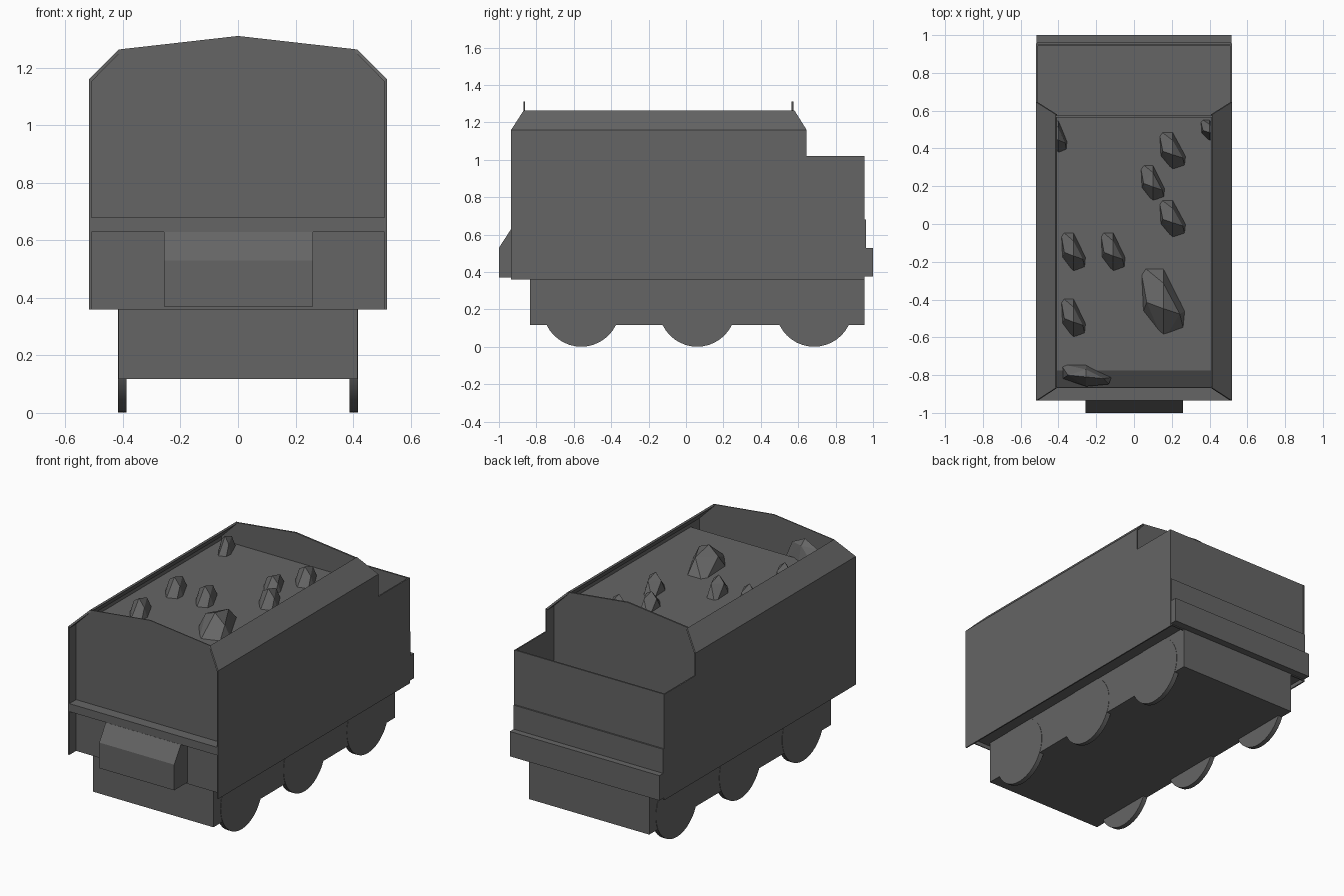
import bpy, bmesh
from mathutils import Vector

if "Cube" in bpy.data.objects:
    bpy.data.objects.remove(bpy.data.objects["Cube"])

grey = bpy.data.materials.new("dark_grey")
grey.diffuse_color = (0.13, 0.13, 0.13, 1)
grey.use_nodes = True
grey.node_tree.nodes["Principled BSDF"].inputs["Base Color"].default_value = grey.diffuse_color


def finish(name, bm):
    bmesh.ops.recalc_face_normals(bm, faces=bm.faces)
    me = bpy.data.meshes.new(name)
    bm.to_mesh(me)
    bm.free()
    me.materials.append(grey)
    ob = bpy.data.objects.new(name, me)
    bpy.context.collection.objects.link(ob)
    return ob


def prism(name, outline, axis, a, b):
    """Extrude a 2D outline along x (outline is y,z) or y (outline is x,z)."""
    bm = bmesh.new()
    place = (lambda p: (a, p[0], p[1])) if axis == 'x' else (lambda p: (p[0], a, p[1]))
    face = bm.faces.new([bm.verts.new(place(p)) for p in outline])
    ext = bmesh.ops.extrude_face_region(bm, geom=[face])
    step = Vector((b - a, 0, 0)) if axis == 'x' else Vector((0, b - a, 0))
    bmesh.ops.translate(bm, vec=step, verts=[v for v in ext['geom'] if isinstance(v, bmesh.types.BMVert)])
    return finish(name, bm)


def box(name, x, y0, y1, z0, z1):
    return prism(name, [(-x, z0), (x, z0), (x, z1), (-x, z1)], 'y', y0, y1)


def hull(name, points):
    bm = bmesh.new()
    for p in points:
        bm.verts.new(p)
    res = bmesh.ops.convex_hull(bm, input=bm.verts)
    loose = [g for g in res['geom_interior'] if isinstance(g, bmesh.types.BMVert)]
    bmesh.ops.delete(bm, geom=loose, context='VERTS')
    return finish(name, bm)


# Side walls with the stepped rear, and the inward sloping flares on top
wall = [(-.935, .36), (.955, .36), (.955, 1.02), (.645, 1.02), (.645, 1.16), (-.935, 1.16)]
for s, side in ((-1, "left"), (1, "right")):
    prism(side + "_wall", wall, 'x', s * .518, s * .51)
    t = .008
    hull(side + "_flare", [(s * (x - d), y, z - d) for d in (0, t) for x, y, z in
         ((.518, -.935, 1.16), (.518, .645, 1.16), (.415, -.868, 1.264), (.415, .58, 1.264))])

# Peaked bulkheads
peak = [(-.512, .36), (.512, .36), (.512, 1.16), (.415, 1.264), (0, 1.311), (-.415, 1.264), (-.512, 1.16)]
prism("front_bulkhead", peak, 'y', -.868, -.862)
prism("rear_bulkhead", [(x, max(z, .4)) for x, z in peak], 'y', .565, .575)

# Front beam and wedge-topped toolbox
box("front_beam", .515, -.934, -.865, .63, .68)
prism("front_toolbox", [(-1, .37), (-.865, .37), (-.865, .63), (-.935, .63), (-1, .53)], 'x', -.258, .26)

# Rear panel, band, buffer beam and recessed deck
box("rear_panel", .512, .943, .953, .37, 1.02)
box("rear_band", .516, .945, .962, .53, .68)
box("rear_beam", .516, .95, 1.0, .375, .53)
box("rear_deck", .512, .575, .945, .66, .68)

# Underframe and floor
box("floor", .512, -.865, .95, .385, .40)
box("chassis", .415, -.835, .955, .118, .39)

# Wheels
for s, side in ((-1, "left"), (1, "right")):
    for i, y in enumerate((-.56, .06, .685)):
        bpy.ops.mesh.primitive_cylinder_add(vertices=40, radius=.206, depth=.03,
                                            location=(s * .402, y, .207), rotation=(0, 1.570796, 0))
        wheel = bpy.context.object
        wheel.name = f"{side}_wheel_{i + 1}"
        wheel.data.materials.append(grey)
        bpy.ops.object.shade_smooth_by_angle()

# Coal bed, dropping away at the front
bed = 1.13
prism("coal_bed", [(-.865, 1.03), (.565, 1.03), (.565, bed), (-.775, bed), (-.865, 1.07)], 'x', -.511, .511)

# Faceted coal lumps: x0, x1, y0, y1, height
lumps = [(.13, .28, .27, .50, .10), (.03, .17, .10, .33, .08), (.13, .28, -.09, .14, .10),
         (-.39, -.25, -.27, -.03, .10), (-.18, -.04, -.27, -.03, .10), (.03, .28, -.62, -.21, .11),
         (-.39, -.25, -.62, -.38, .10), (-.39, -.12, -.86, -.74, .12), (-.45, -.35, .36, .56, .10),
         (.35, .45, .43, .56, .09)]
for i, (x0, x1, y0, y1, h) in enumerate(lumps):
    w, d = x1 - x0, y1 - y0
    base = [(0, 1), (.5, 1), (1, .4), (.95, .1), (.5, 0), (.05, .35)]
    pts = [(x0 + u * w, y0 + v * d, bed - .03) for u, v in base]
    pts += [(x0 + u * w, y0 + v * d, bed + h * k) for u, v, k in
            ((.5, .75, .75), (.5, .42, 1), (.15, .5, .65), (.85, .35, .6))]
    hull(f"coal_lump_{i + 1}", pts)
